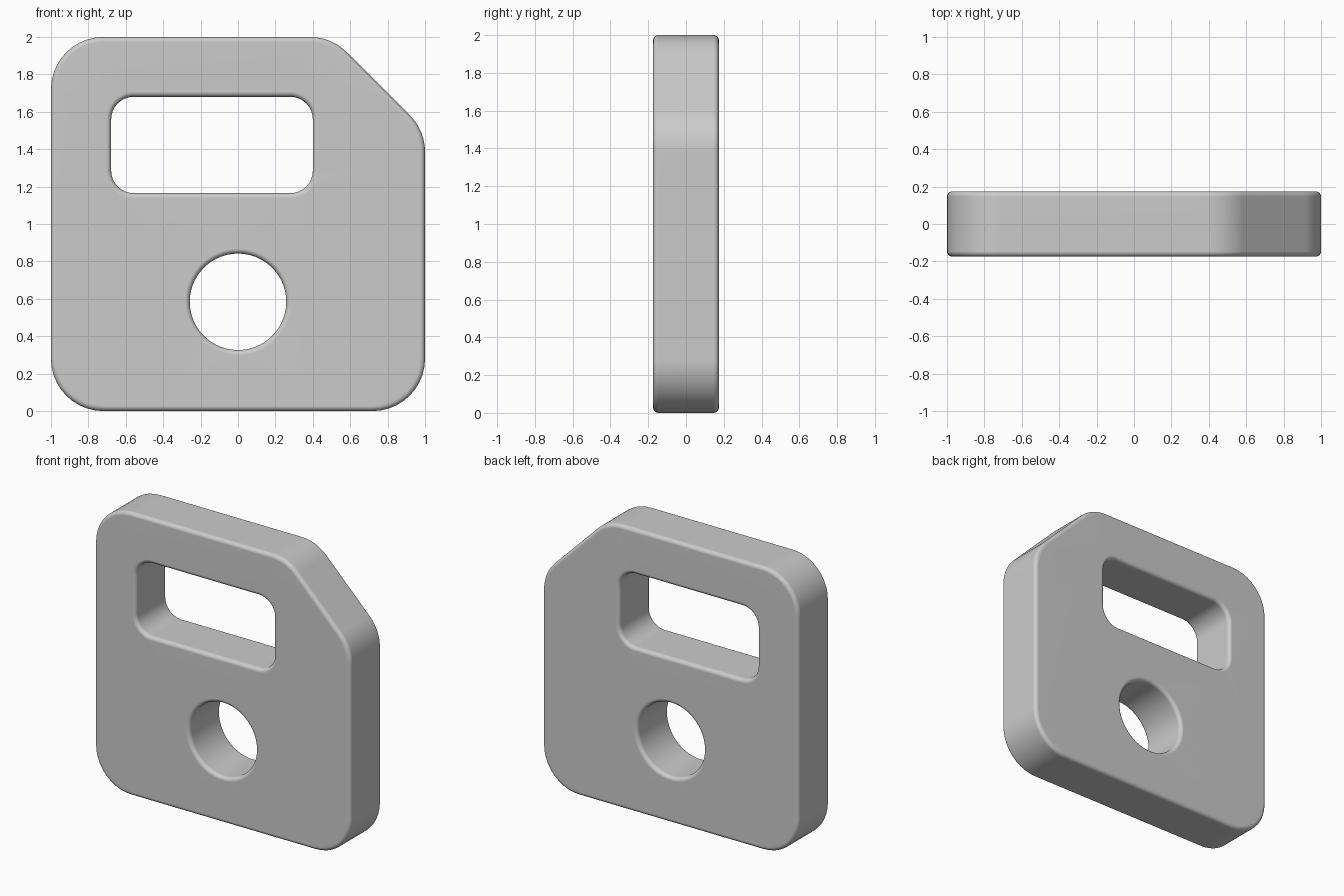
import bpy, bmesh
from math import pi, cos, sin, radians

if "Cube" in bpy.data.objects:
    bpy.data.objects.remove(bpy.data.objects["Cube"])

HALF, EDGE, STEPS = 0.174, 0.027, 5   # half thickness, edge rounding


def ring_points(arcs, r, n):
    """Rounded outline from corner arcs: (centre x, centre z, start deg, end deg)."""
    return [(cx + r * cos(radians(a + (b - a) * i / n)),
             cz + r * sin(radians(a + (b - a) * i / n)))
            for cx, cz, a, b in arcs for i in range(n + 1)]


def rounded_box(x0, x1, z0, z1, r):
    return [(x1 - r, z0 + r, -90, 0), (x1 - r, z1 - r, 0, 90),
            (x0 + r, z1 - r, 90, 180), (x0 + r, z0 + r, 180, 270)]


# Outer outline with one clipped corner, then the window and the round hole
R, W = 0.28, 0.12
outer = rounded_box(-1, 1, 0, 2, R)
outer[1:2] = [(0.72, 1.384, 0, 45), (0.384, 1.72, 45, 90)]
window = rounded_box(-0.678, 0.40, 1.165, 1.68, W)
hole = [(0, 0.584, q, q + 90 - 90 / 13) for q in (0, 90, 180, 270)]
loops = [(outer, R, -1, 10), (window, W, 1, 8), (hole, 0.258, 1, 12)]

# Rounded edge section: (y, inset) from front to back
steps = [pi / 2 * i / STEPS for i in range(STEPS + 1)]
front = [(-HALF + EDGE * (1 - sin(t)), EDGE * (1 - cos(t))) for t in reversed(steps)]
section = front + [(-y, d) for y, d in reversed(front)]

bm = bmesh.new()
caps = ([], [])
for arcs, r, sign, n in loops:
    rings = [[bm.verts.new((x, y, z)) for x, z in ring_points(arcs, r + sign * d, n)]
             for y, d in section]
    m = len(rings[0])
    for a, b in zip(rings, rings[1:]):
        for i in range(m):
            j = (i + 1) % m
            bm.faces.new((a[i], a[j], b[j], b[i]))
    for cap, ring in zip(caps, (rings[0], rings[-1])):
        cap += [bm.edges.get((ring[i], ring[(i + 1) % m])) for i in range(m)]

# Flat front and back faces with the openings left out
for cap, ny in zip(caps, (-1, 1)):
    bmesh.ops.triangle_fill(bm, use_beauty=True, edges=cap, normal=(0, ny, 0))
bmesh.ops.recalc_face_normals(bm, faces=bm.faces)

mesh = bpy.data.meshes.new("plate")
bm.to_mesh(mesh)
bm.free()
plate = bpy.data.objects.new("plate", mesh)
bpy.context.collection.objects.link(plate)
bpy.context.view_layer.objects.active = plate
plate.select_set(True)
bpy.ops.object.shade_smooth_by_angle(angle=radians(35))
plate.modifiers.new("even_shading", 'WEIGHTED_NORMAL').keep_sharp = True
